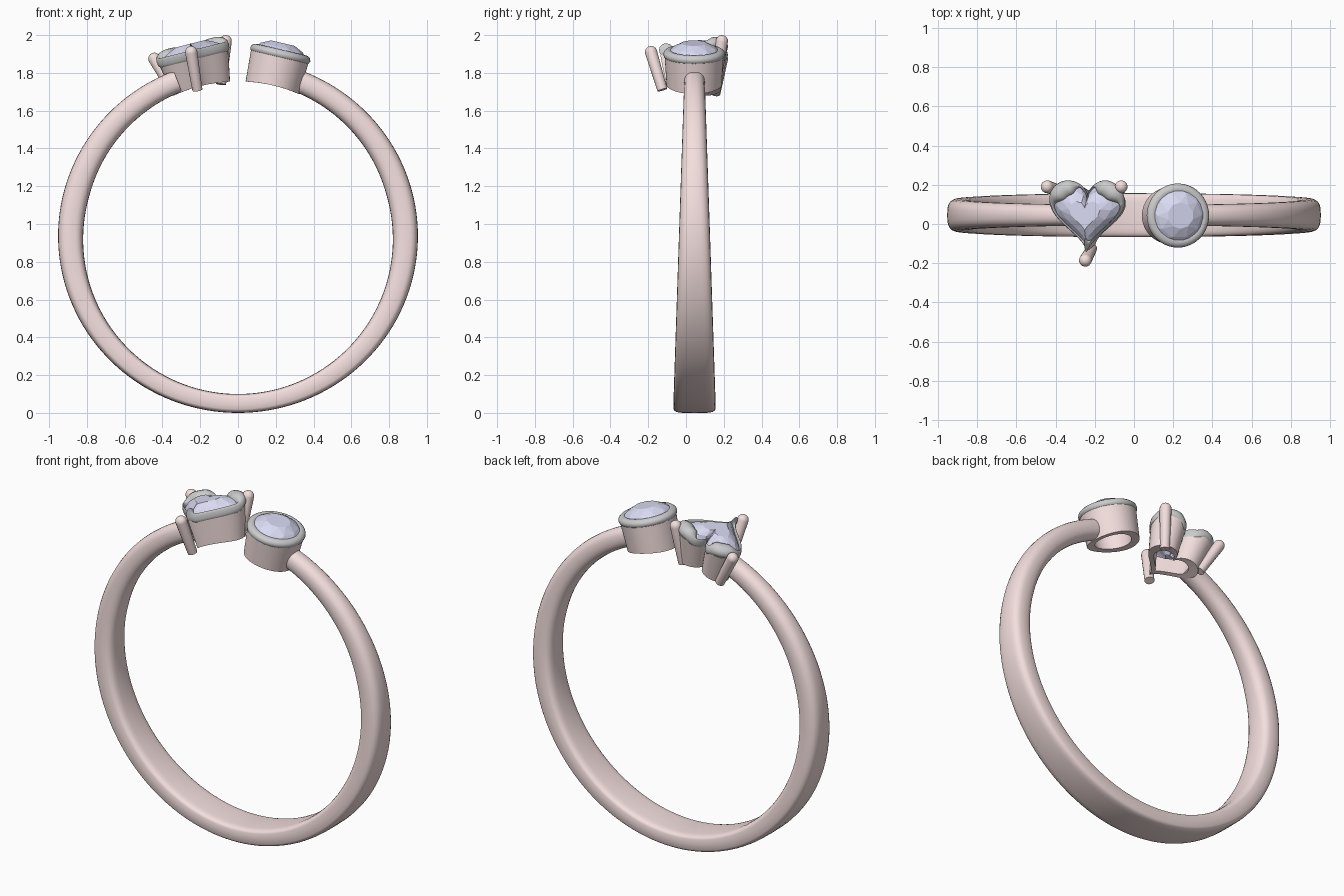
import bpy, bmesh
from math import sin, cos, pi, radians, sqrt, exp
from mathutils import Vector, Matrix

if "Cube" in bpy.data.objects:
    bpy.data.objects.remove(bpy.data.objects["Cube"])

CZ, CY = 0.945, 0.043          # centre of the ring circle


def material(name, rgb):
    m = bpy.data.materials.new(name)
    m.diffuse_color = (*rgb, 1)
    m.use_nodes = True
    m.node_tree.nodes["Principled BSDF"].inputs["Base Color"].default_value = m.diffuse_color
    return m


ROSE = material("rose_gold", (0.90, 0.74, 0.73))
STONE = material("pale_stone", (0.70, 0.70, 0.90))


def loft(name, rings, mat=None, loop=False, cap=False, tilt=None, smooth=40):
    """Skin a list of closed rings; loop joins last to first, cap fills ends."""
    bm = bmesh.new()
    vs = [[bm.verts.new(p) for p in r] for r in rings]
    n = len(rings[0])
    for i in range(len(vs) if loop else len(vs) - 1):
        a, b = vs[i], vs[(i + 1) % len(vs)]
        for j in range(n):
            k = (j + 1) % n
            bm.faces.new((a[j], a[k], b[k], b[j]))
    if cap:
        bm.faces.new(vs[0])
        bm.faces.new(vs[-1])
    if not smooth:
        bmesh.ops.triangulate(bm, faces=bm.faces[:])
    bmesh.ops.recalc_face_normals(bm, faces=bm.faces[:])
    me = bpy.data.meshes.new(name)
    bm.to_mesh(me)
    bm.free()
    ob = bpy.data.objects.new(name, me)
    bpy.context.collection.objects.link(ob)
    if mat:
        me.materials.append(mat)
    if tilt is not None:
        ob.matrix_world = Matrix.Translation((0, 0, CZ)) @ Matrix.Rotation(radians(tilt), 4, 'Y')
    if smooth:
        bpy.ops.object.select_all(action='DESELECT')
        bpy.context.view_layer.objects.active = ob
        ob.select_set(True)
        bpy.ops.object.shade_smooth_by_angle(angle=radians(smooth))
    return ob


def spow(v, e):
    return (1 if v >= 0 else -1) * abs(v) ** e


# Outlines in the setting's own plane: t in 0..2pi, s = scale
def circle(t, s):
    return Vector((0.16 * s * sin(t), CY + 0.16 * s * cos(t)))


def heart(t, s):
    x = 16 * sin(t) ** 3
    y = 13 * cos(t) - 5 * cos(2 * t) - 2 * cos(3 * t) - cos(4 * t)
    return Vector((x * 0.0121 * s, 0.04 + (y + 2.5) * 0.0124 * s))


def ring(outline, s, z, n, off=0.0):
    return [(*outline((i + off) * 2 * pi / n, s), z) for i in range(n)]


def basket(name, outline, tilt, bottom):
    """Hollow setting wall whose underside follows the finger hole."""
    def low(s):
        return [(x, y, sqrt(0.81 ** 2 - x * x)) for x, y, _ in ring(outline, s, 0, 64)]
    rings = [low(bottom), ring(outline, 0.98, 0.98, 64),
             ring(outline, 0.78, 0.98, 64), low(bottom * 0.7)]
    loft(name, rings, ROSE, loop=True, tilt=tilt)


def rim(name, outline, tilt, width):
    """Rounded metal lip; width(t) gives (depth, claw lift)."""
    n, m = 96, 12
    rings = []
    for i in range(n):
        t = 2 * pi * i / n
        d, w = width(t)
        r = []
        for j in range(m):
            a = 2 * pi * j / m
            p = outline(t, 1.02 - d / 2 + d / 2 * cos(a))
            r.append((*p, 0.98 + 0.025 * w + (0.025 + 0.013 * w) * sin(a)))
        rings.append(r)
    loft(name, rings, None, loop=True, tilt=tilt, smooth=60)


def gem(name, outline, tilt, n):
    """Faceted stone: pavilion, girdle, crown and table."""
    rings = [ring(outline, 0.12, 0.86, n), ring(outline, 0.93, 0.965, n),
             ring(outline, 0.95, 0.98, n), ring(outline, 0.72, 1.015, n, 0.5),
             ring(outline, 0.42, 1.04, n)]
    loft(name, rings, STONE, cap=True, tilt=tilt, smooth=0)


# Open band: wide and squarish at the bottom, narrow and round at the top
gap, rings = radians(21.5), []
for i in range(129):
    a = gap + (2 * pi - 2 * gap) * i / 128       # angle from the top
    f = (1 + cos(a)) / 2                         # 0 bottom, 1 top
    out = 0.945 + 0.012 * sin(a) ** 2 - 0.018 * f * f
    inn = 0.845 - 0.032 * min(1, 1.6 * f)
    half = 0.112 - 0.0317 * (CZ + 0.94 * cos(a))
    e = 2 / (2.3 + 3.0 * (1 - f) ** 2)
    sec = []
    for j in range(24):
        b = 2 * pi * j / 24
        r = (out + inn) / 2 + (out - inn) / 2 * spow(cos(b), e)
        sec.append((r * sin(a), 0.045 + half * spow(sin(b), e), CZ + r * cos(a)))
    rings.append(sec)
loft("band", rings, ROSE, cap=True)

# Round setting on the right end
basket("round_setting", circle, 13.2, 0.91)
rim("round_rim", circle, 13.2, lambda t: (0.36, 0.0))
gem("round_stone", circle, 13.2, 10)


# Heart setting on the left end, with claws on both lobes and the tip
def claws(t):
    w = sum(exp(-((t - c) / 0.4) ** 4) for c in (1.15, pi, 2 * pi - 1.15))
    return 0.10 + 0.32 * w, w


basket("heart_setting", heart, -14, 0.8)
rim("heart_rim", heart, -14, claws)
gem("heart_stone", heart, -14, 20)


# Round-ended prongs around the heart
def prong(name, bottom, top):
    p, q = Vector(bottom), Vector(top)
    axis = (q - p).normalized()
    rot = axis.to_track_quat('Z', 'Y')
    prof = [(p, 0.027)] + [(q + axis * 0.032 * sin(k * pi / 12), 0.032 * cos(k * pi / 12) + 0.0005)
                           for k in range(7)]
    rings = [[c + rot @ Vector((r * cos(j * pi / 8), r * sin(j * pi / 8), 0)) for j in range(16)]
             for c, r in prof]
    loft(name, rings, ROSE, cap=True)


prong("back_left_prong", (-0.335, 0.155, 1.69), (-0.443, 0.19, 1.875))
prong("back_right_prong", (-0.09, 0.155, 1.74), (-0.065, 0.19, 1.968))
prong("front_prong", (-0.215, -0.125, 1.71), (-0.248, -0.185, 1.91))
